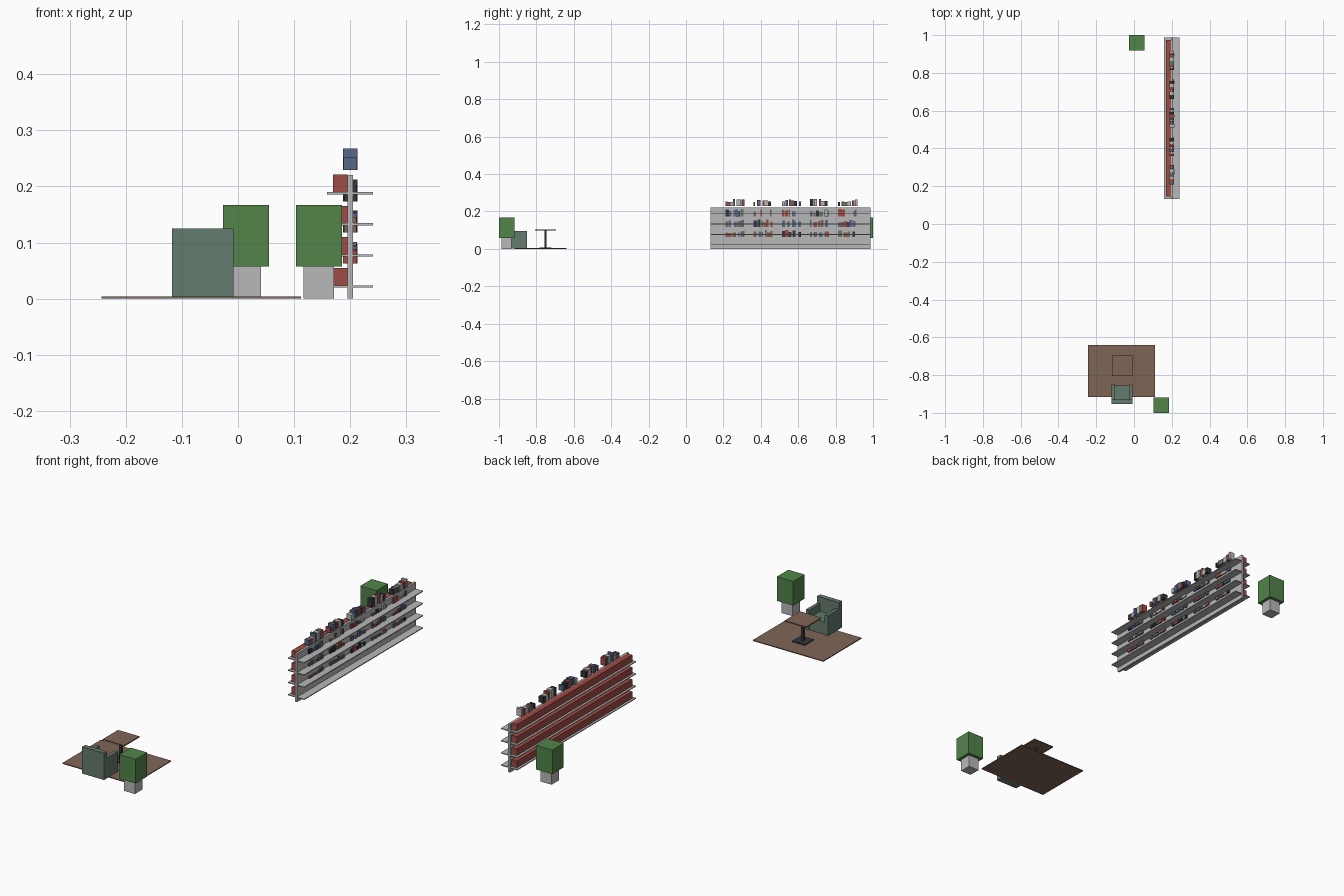
import bpy, bmesh, random
from mathutils import Matrix, Vector

random.seed(7)
cube = bpy.data.objects.get("Cube")
if cube:
    bpy.data.objects.remove(cube)


def material(name, *rgb):
    lin = [((c / 255 + 0.055) / 1.055) ** 2.4 for c in rgb] + [1]
    m = bpy.data.materials.new(name)
    m.use_nodes = True
    m.diffuse_color = lin
    m.node_tree.nodes["Principled BSDF"].inputs["Base Color"].default_value = lin
    return m


GREY = material("light grey", 184, 184, 184)
RED = material("brick red", 158, 76, 70)
BLUE = material("slate blue", 88, 104, 135)
BROWN = material("wood brown", 127, 101, 86)
GREEN = material("leaf green", 82, 132, 74)
SAGE = material("sage green", 100, 123, 110)
DARK = material("charcoal", 52, 54, 58)


def add_box(bm, x, y, z, index=0):
    """Box from three (low, high) ranges."""
    size = [b - a for a, b in (x, y, z)]
    centre = Vector([(a + b) / 2 for a, b in (x, y, z)])
    matrix = Matrix.Translation(centre) @ Matrix.Diagonal((*size, 1))
    made = bmesh.ops.create_cube(bm, size=1, matrix=matrix)
    for face in {f for v in made["verts"] for f in v.link_faces}:
        face.material_index = index


def finish(name, bm, *mats):
    mesh = bpy.data.meshes.new(name)
    bm.to_mesh(mesh)
    bm.free()
    for m in mats:
        mesh.materials.append(m)
    obj = bpy.data.objects.new(name, mesh)
    bpy.context.collection.objects.link(obj)


def box(name, mat, x, y, z):
    bm = bmesh.new()
    add_box(bm, x, y, z)
    finish(name, bm, mat)


def around(c, half):
    return (c - half, c + half)


# Rug
box("rug", BROWN, (-0.243, 0.112), (-0.916, -0.64), (0, 0.004))

# Armchair: base, tall back and two arms
CX = -0.063
box("chair_seat", SAGE, around(CX, 0.04), (-0.93, -0.855), (0.003, 0.06))
box("chair_back", SAGE, around(CX, 0.055), (-0.952, -0.93), (0.003, 0.125))
for side, s in (("right", -1), ("left", 1)):
    box(side + "_chair_arm", SAGE, around(CX + s * 0.047, 0.008), (-0.93, -0.851), (0.003, 0.095))

# Pedestal table
TY = -0.751
box("table_top", BROWN, around(CX, 0.054), around(TY, 0.055), (0.099, 0.104))
box("table_post", DARK, around(CX, 0.006), around(TY, 0.006), (0.006, 0.099))
box("table_foot", DARK, around(CX, 0.032), around(TY, 0.032), (0.002, 0.008))

# Planters
for name, x, y in (("front", 0.144, -0.959), ("back", 0.014, 0.959)):
    box(name + "_planter_pot", GREY, around(x, 0.027), around(y, 0.027), (0, 0.057))
    box(name + "_planter_foliage", GREEN, around(x, 0.041), around(y, 0.041), (0.057, 0.167))

# Shelf unit: upright panel, boards, red blocks behind and books
box("shelf_panel", GREY, (0.195, 0.205), (0.132, 0.987), (0, 0.22))
for row in range(4):
    z = 0.0215 + row * 0.0555
    box(f"shelf_board_{row}", GREY, (0.159, 0.241), (0.132, 0.987), around(z, 0.002))
    box(f"red_block_{row}", RED, (0.169, 0.195), (0.145, 0.975), (z + 0.002, z + 0.033))
    bm = bmesh.new()
    for group in range(5):
        y = 0.21 + group * 0.151
        end = y + 0.102
        while y < end - 0.006:
            width = min(random.uniform(0.008, 0.02), end - y)
            height = random.uniform(0.022, 0.039)
            depth = random.uniform(0.011, 0.0133)
            add_box(bm, around(0.2, depth), (y, y + width), (z + 0.041, z + 0.041 + height),
                    random.choice((0, 0, 1, 1, 2, 3, 4, 5)))
            y += width + random.choice((0.001, 0.001, 0.004, 0.01))
    finish(f"books_row_{row}", bm, RED, BLUE, GREY, BROWN, SAGE, DARK)
